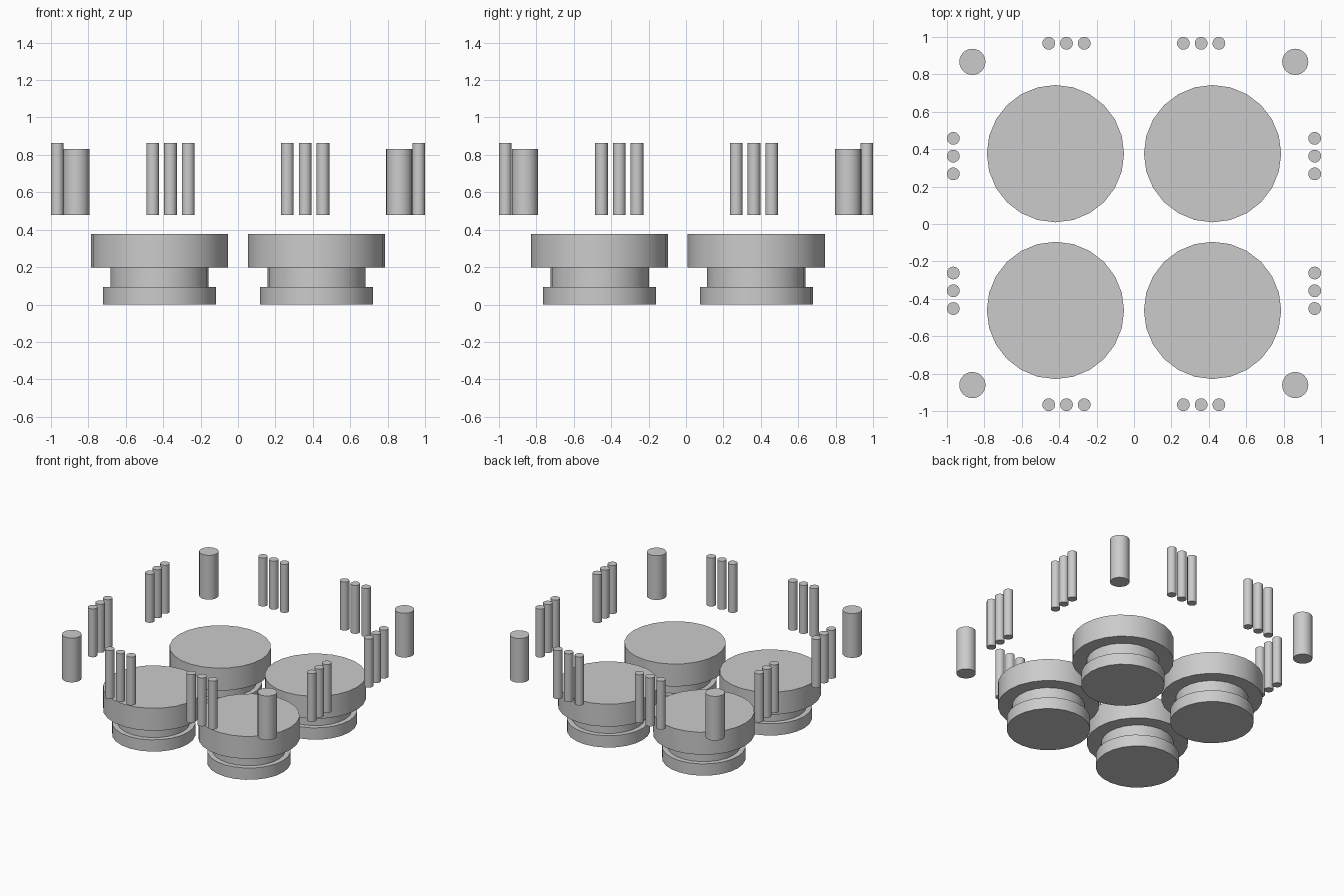
import bpy, bmesh
from math import cos, sin, pi, radians

if "Cube" in bpy.data.objects:
    bpy.data.objects.remove(bpy.data.objects["Cube"])


def lathe(name, profile, loc, sides):
    """Closed solid of revolution from (radius, z) points, bottom to top."""
    bm = bmesh.new()
    rings = [[bm.verts.new((r * cos(2 * pi * i / sides), r * sin(2 * pi * i / sides), z))
              for i in range(sides)] for r, z in profile]
    for low, high in zip(rings, rings[1:]):
        for i in range(sides):
            j = (i + 1) % sides
            bm.faces.new((low[i], low[j], high[j], high[i]))
    bm.faces.new(rings[0][::-1])
    bm.faces.new(rings[-1])
    mesh = bpy.data.meshes.new(name)
    bm.to_mesh(mesh)
    bm.free()
    obj = bpy.data.objects.new(name, mesh)
    obj.location = (loc[0], loc[1], 0)
    bpy.context.collection.objects.link(obj)
    bpy.ops.object.select_all(action='DESELECT')
    obj.select_set(True)
    bpy.context.view_layer.objects.active = obj
    bpy.ops.object.shade_smooth_by_angle(angle=radians(30))
    return obj


# Four stepped feet: base, narrow neck, wide top disc
foot = [(0.302, 0), (0.302, 0.094), (0.263, 0.094), (0.263, 0.197),
        (0.367, 0.197), (0.367, 0.376)]
for x in (-0.42, 0.42):
    for y in (-0.462, 0.376):
        lathe("stepped_foot", foot, (x, y), 24)

# Thick corner posts
for x in (-0.864, 0.862):
    for y in (-0.861, 0.867):
        lathe("corner_post", [(0.07, 0.478), (0.07, 0.831)], (x, y), 24)

# Thin pins in groups of three, two groups along each side
pin = [(0.034, 0.478), (0.034, 0.864)]
for centre in (-0.361, 0.359):
    for step in (-0.095, 0, 0.095):
        t = centre + step
        for side in (-0.966, 0.966):
            lathe("edge_pin", pin, (t, side), 24)
            lathe("side_pin", pin, (side, t + 0.004), 24)
